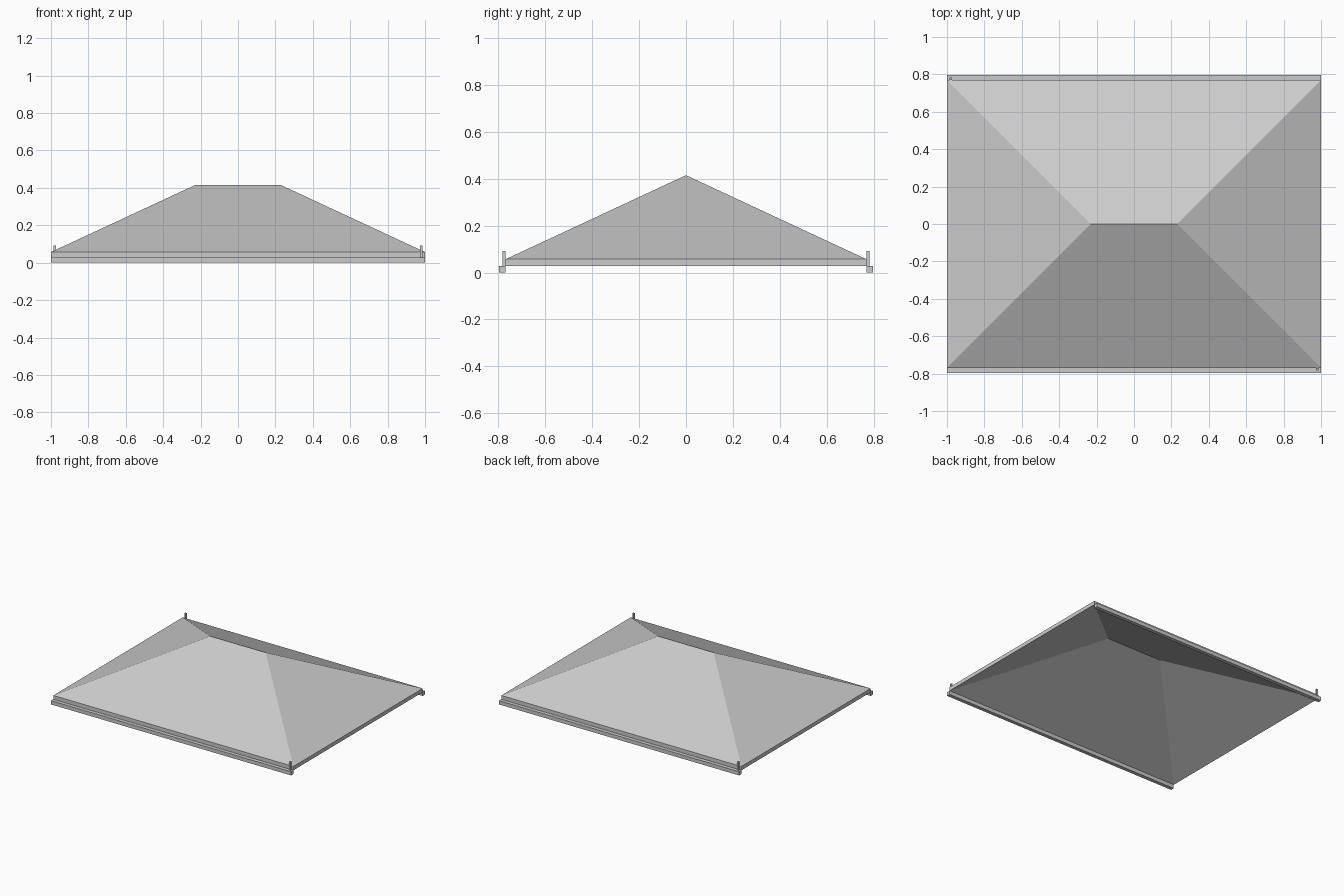
import bpy, bmesh

if "Cube" in bpy.data.objects:
    bpy.data.objects.remove(bpy.data.objects["Cube"])

grey = bpy.data.materials.new("light grey")
grey.diffuse_color = (0.6, 0.6, 0.6, 1)
grey.use_nodes = True
grey.node_tree.nodes["Principled BSDF"].inputs["Base Color"].default_value = grey.diffuse_color


def add_object(name, bm):
    bmesh.ops.recalc_face_normals(bm, faces=bm.faces)
    mesh = bpy.data.meshes.new(name)
    bm.to_mesh(mesh)
    bm.free()
    mesh.materials.append(grey)
    obj = bpy.data.objects.new(name, mesh)
    bpy.context.collection.objects.link(obj)
    return obj


def add_box(name, lo, hi):
    bm = bmesh.new()
    bmesh.ops.create_cube(bm, size=1)
    for v in bm.verts:
        v.co = [(a + b) / 2 + c * (b - a) for a, b, c in zip(lo, hi, v.co)]
    return add_object(name, bm)


# Hipped roof slab: parallel upper and lower slopes joined by a vertical rim
HALF_X, HALF_Y, RIDGE = 1.0, 0.769, 0.23
EAVE, RISE, THICK = 0.028, 0.358, 0.029
bm = bmesh.new()
rims = []
for z in (EAVE, EAVE + THICK):
    rim = [bm.verts.new((x * HALF_X, y * HALF_Y, z))
           for x, y in ((-1, -1), (1, -1), (1, 1), (-1, 1))]
    left = bm.verts.new((-RIDGE, 0, z + RISE))
    right = bm.verts.new((RIDGE, 0, z + RISE))
    bm.faces.new((rim[0], rim[1], right, left))
    bm.faces.new((rim[1], rim[2], right))
    bm.faces.new((rim[2], rim[3], left, right))
    bm.faces.new((rim[3], rim[0], left))
    rims.append(rim)
low, top = rims
for i in range(4):
    j = (i + 1) % 4
    bm.faces.new((low[i], low[j], top[j], top[i]))
add_object("hipped_roof", bm)

# Gutters along the long eaves, each with one upright peg at opposite corners
for side, name in ((-1, "front"), (1, "back")):
    ys = sorted((side * 0.769, side * 0.797))
    add_box(name + "_gutter", (-1, ys[0], 0), (1, ys[1], 0.028))
    xs = sorted((-side * 0.974, -side * 0.986))
    ys = sorted((side * 0.769, side * 0.782))
    add_box(name + "_peg", (xs[0], ys[0], 0.028), (xs[1], ys[1], 0.092))
